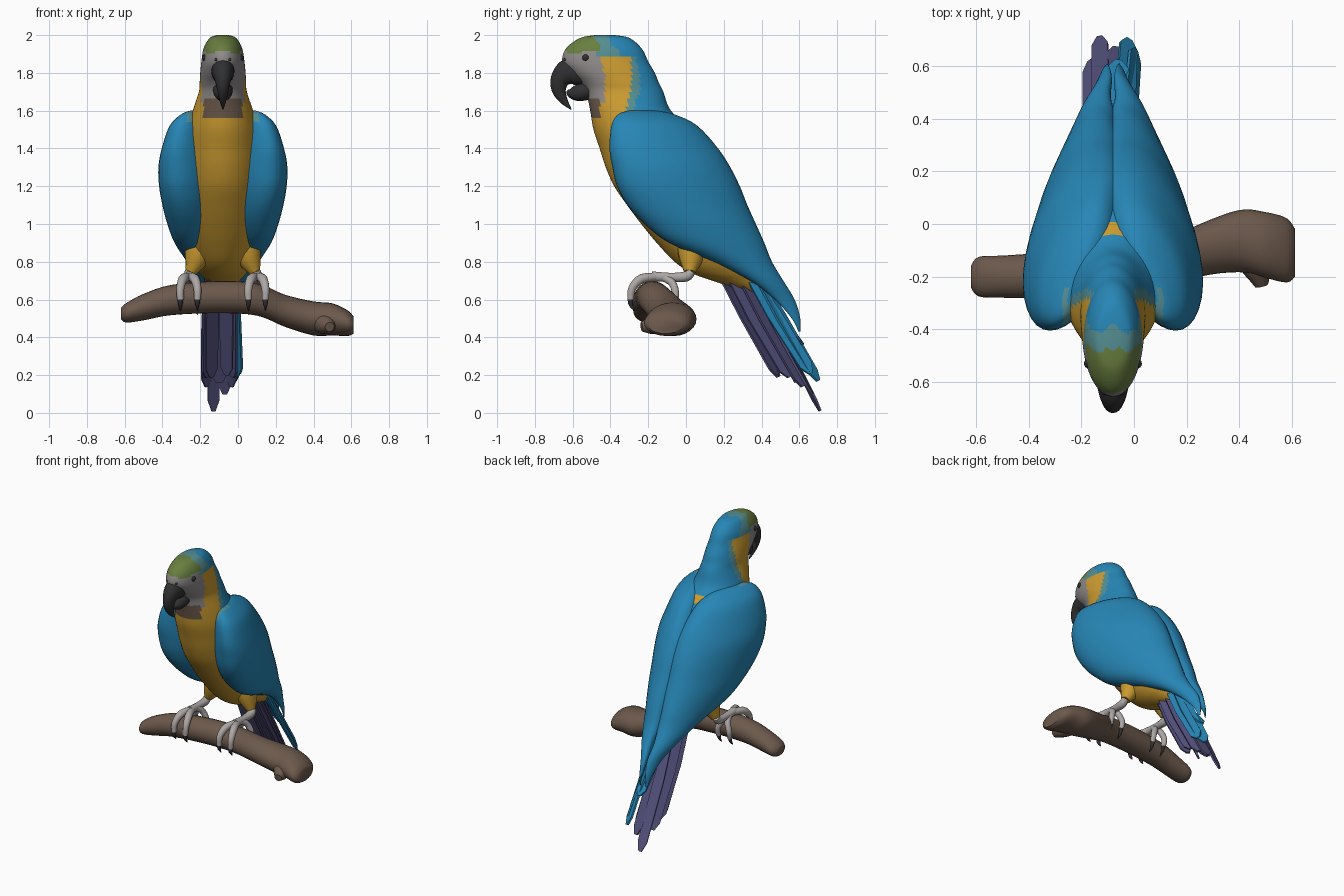
import bpy, bmesh
from math import sin, cos, pi, radians
from mathutils import Vector

cube = bpy.data.objects.get("Cube")
if cube:
    bpy.data.objects.remove(cube, do_unlink=True)

COLOURS = {
    "blue": (.02, .24, .47), "yellow": (.6, .33, .03), "green": (.14, .21, .05),
    "teal": (.09, .27, .29), "face_grey": (.28, .26, .26), "beak_black": (.03, .03, .032),
    "throat_brown": (.15, .1, .07), "purple": (.085, .08, .2),
    "bark": (.15, .1, .072), "leg_grey": (.42, .39, .38),
}
MATS = {}
for key, rgb in COLOURS.items():
    m = bpy.data.materials.new(key)
    m.use_nodes = True
    m.diffuse_color = (*rgb, 1)
    bsdf = m.node_tree.nodes["Principled BSDF"]
    bsdf.inputs["Base Color"].default_value = (*rgb, 1)
    bsdf.inputs["Roughness"].default_value = .7
    MATS[key] = m

CX = -.08  # middle of the bird


def smooth_rows(rows, steps):
    """Catmull-Rom interpolation of parameter rows."""
    out = []
    last = len(rows) - 1
    for i in range(last):
        a, b, c, d = (rows[min(max(i + k, 0), last)] for k in (-1, 0, 1, 2))
        for s in range(steps):
            t = s / steps
            out.append([q + .5 * t * (r - p + t * (2*p - 5*q + 4*r - e + t * (3*(q - r) + e - p)))
                        for p, q, r, e in zip(a, b, c, d)])
    out.append(list(rows[-1]))
    return out


def loft(name, rings, mats, rule=None, smooth=True):
    """Skin a list of rings; rule(centre) gives the colour of a face."""
    bm = bmesh.new()
    vs = [[bm.verts.new(p) for p in ring] for ring in rings]
    n = len(rings[0])
    for r0, r1 in zip(vs, vs[1:]):
        for i in range(n):
            bm.faces.new((r0[i], r0[(i+1) % n], r1[(i+1) % n], r1[i]))
    bm.faces.new(vs[0])
    bm.faces.new(vs[-1])
    bmesh.ops.recalc_face_normals(bm, faces=bm.faces[:])
    for f in bm.faces:
        f.smooth = smooth
        if rule:
            f.material_index = mats.index(rule(f.calc_center_median()))
    me = bpy.data.meshes.new(name)
    bm.to_mesh(me)
    bm.free()
    for key in mats:
        me.materials.append(MATS[key])
    if smooth:
        me.set_sharp_from_angle(angle=radians(50))
    ob = bpy.data.objects.new(name, me)
    bpy.context.collection.objects.link(ob)
    return ob


def circle(n):
    return [(cos(2*pi*i/n), sin(2*pi*i/n)) for i in range(n)]


def tube(name, rows, mat, flat=1, steps=4, n=14):
    """Round tube through (x, y, z, radius) rows; flat scales its x width."""
    pts = smooth_rows(rows, steps)
    rings = []
    for i, (x, y, z, r) in enumerate(pts):
        a, b = pts[max(i-1, 0)], pts[min(i+1, len(pts)-1)]
        axis = (Vector(b[:3]) - Vector(a[:3])).normalized()
        v = axis.cross(Vector((1, 0, 0))).normalized()
        u = v.cross(axis)
        rings.append([Vector((x, y, z)) + max(r, .001) * (u*c*flat + v*s) for c, s in circle(n)])
    return loft(name, rings, [mat])


def ball(name, loc, r, mat):
    bpy.ops.mesh.primitive_uv_sphere_add(segments=16, ring_count=8, radius=r, location=loc)
    ob = bpy.context.object
    ob.name = name
    ob.data.materials.append(MATS[mat])
    bpy.ops.object.shade_smooth()


# Head and body: height, front y, back y, half width
BODY = [(2.0, -.48, -.38, .03), (1.985, -.56, -.3, .07), (1.93, -.635, -.235, .102),
        (1.86, -.655, -.2, .114), (1.8, -.615, -.165, .12), (1.75, -.56, -.145, .123),
        (1.7, -.53, -.12, .127), (1.6, -.507, -.08, .16), (1.5, -.49, .03, .19),
        (1.4, -.457, .12, .205), (1.3, -.425, .18, .21), (1.2, -.38, .23, .21),
        (1.1, -.312, .28, .21), (1.0, -.237, .32, .205), (.9, -.155, .36, .19),
        (.8, -.06, .4, .16), (.74, .03, .41, .125), (.7, .14, .42, .09), (.64, .32, .46, .04)]


def body_colour(c):
    x, y, z = c
    wave = .015 * sin(x * 60)
    if z > 1.905 - .16 * (y + .6) * (y < -.6) + .1 * max(0, y + .6):
        return "green" if y < -.47 + wave else "teal" if y < -.4 + wave else "blue"
    if z > 1.57:
        if z < 1.655 and y < -.455:
            return "throat_brown"
        if z > 1.64 and y < -.43 - max(0, z - 1.8) * .4:
            return "face_grey"
        if z > 1.885:
            return "teal" if y < -.36 else "blue"
        edge = -.3 + wave
        return "yellow" if y < edge else "teal" if y < edge + .04 else "blue"
    return "yellow" if y < .1 + (1.3 - z) * .45 else "blue"


rings = [[(CX + w*s, (f+b)/2 + (b-f)/2*c, z) for c, s in circle(64)]
         for z, f, b, w in smooth_rows(BODY, 5)]
loft("body", rings, ["blue", "yellow", "green", "teal", "face_grey", "throat_brown"], body_colour)

# Folded wings: height, front y, back y, x at front edge, x at back edge, half thickness
WING = [(1.6, -.3, -.16, .17, .12, .015), (1.58, -.36, -.06, .195, .09, .06),
        (1.52, -.395, .06, .22, .07, .115), (1.4, -.405, .17, .24, .055, .15),
        (1.3, -.39, .235, .24, .05, .172), (1.2, -.365, .285, .235, .05, .172),
        (1.1, -.31, .325, .22, .05, .165), (1.0, -.22, .37, .2, .05, .152),
        (.9, -.09, .415, .18, .05, .125), (.8, .14, .455, .13, .045, .095),
        (.7, .34, .515, .1, .04, .055), (.6, .47, .575, .06, .02, .03),
        (.5, .56, .605, .04, .02, .012), (.43, .595, .605, .03, .02, .004)]


def wing_colour(c):
    return "teal" if c.z > 1.54 and c.y < -.24 and abs(c.x - CX) < .19 else "blue"


for side, label in ((1, "left"), (-1, "right")):
    rings = [[(CX + side * (xf + (xb-xf)*(1+c)/2 + w*s), (f+b)/2 + (b-f)/2*c, z)
              for c, s in circle(36)] for z, f, b, xf, xb, w in smooth_rows(WING, 4)]
    loft(label + "_wing", rings, ["blue", "teal"], wing_colour)

    # Eye and nostril
    ball(label + "_eye", (CX + side*.09, -.53, 1.88), .02, "beak_black")
    ball(label + "_nostril", (CX + side*.035, -.64, 1.87), .009, "beak_black")

    # Thigh, shank and gripping toes
    fx = CX + side * .18
    tube(label + "_thigh", [(CX + side*.1, .05, .95, .1), (CX + side*.13, .03, .84, .075),
                            (fx - side*.01, .02, .745, .03)], "yellow")
    tube(label + "_shank", [(fx, .03, .75, .022), (fx, .0, .722, .028), (fx, -.08, .718, .024),
                            (fx, -.18, .722, .028)], "leg_grey")
    for k in (-1, 1):
        tx = fx + k * .045
        tube(label + "_front_toe", [(fx, -.15, .72, .022), (fx + k*.03, -.235, .71, .025),
                                    (tx, -.285, .66, .021), (tx, -.293, .6, .018)], "leg_grey")
        tube(label + "_front_claw", [(tx, -.293, .61, .016), (tx, -.293, .575, .012),
                                     (tx, -.272, .54, .002)], "beak_black")
        tube(label + "_back_toe", [(fx, -.13, .72, .02), (fx + k*.02, -.075, .69, .021),
                                   (tx, -.055, .63, .019), (tx, -.065, .58, .016)], "leg_grey")
        tube(label + "_back_claw", [(tx, -.065, .59, .015), (tx, -.075, .55, .01),
                                    (tx, -.1, .52, .002)], "beak_black")

# Hooked beak
tube("upper_beak", [(CX, -.55, 1.81, .075), (CX, -.62, 1.805, .072), (CX, -.665, 1.765, .053),
                    (CX, -.673, 1.71, .038), (CX, -.648, 1.655, .022), (CX, -.608, 1.607, .003)],
     "beak_black", flat=.82, n=20)
tube("lower_beak", [(CX, -.51, 1.71, .05), (CX, -.57, 1.695, .045), (CX, -.61, 1.695, .028),
                    (CX, -.63, 1.705, .006)], "beak_black", flat=1.05, n=20)


# Tail feathers: flat tapered plates
def feather(name, root, tip, width, roll, mat):
    root, tip = Vector(root), Vector(tip)
    axis = (tip - root).normalized()
    n = axis.cross(Vector((1, 0, 0))).normalized()
    u = n.cross(axis)
    a = radians(roll)
    u, n = u*cos(a) + n*sin(a), n*cos(a) - u*sin(a)
    rings = []
    for t, w in ((0, .3), (.4, .5), (.92, .45), (1, .15)):
        p = root.lerp(tip, t)
        rings.append([p + u*width*w*i + n*.006*j for i, j in ((-1, -1), (1, -1), (1, 1), (-1, 1))])
    loft(name, rings, [mat], smooth=False)


for dx, y, z, width, roll in ((-.05, .71, .01, .07, -15), (.01, .67, .1, .08, 10),
                              (-.085, .62, .14, .08, -40), (.045, .62, .14, .08, 40),
                              (-.085, .55, .19, .09, -55), (.05, .55, .19, .09, 55),
                              (-.06, .49, .19, .08, -35), (.02, .48, .2, .08, 30),
                              (-.02, .58, .16, .1, 0)):
    feather("tail_feather", (CX + dx*.9, y - .33 + (.6 - y)*.3, .73), (CX + dx, y, z),
            width, roll, "purple")
for dx, y, z, roll in ((.06, .7, .17, 35), (.085, .66, .21, 60), (.02, .62, .36, 10)):
    feather("blue_tail_feather", (CX + dx*.7, y - .33, .74), (CX + dx, y, z), .085, roll, "blue")

# Branch perch: x, y, z, depth radius, height radius
BRANCH = [(-.62, -.2, .525, .04, .03), (-.59, -.2, .53, .075, .052), (-.5, -.2, .56, .08, .07),
          (-.35, -.195, .598, .085, .08), (-.1, -.18, .613, .088, .085), (.1, -.16, .6, .09, .085),
          (.25, -.1, .54, .1, .085), (.4, -.065, .5, .118, .09), (.5, -.08, .495, .125, .085),
          (.58, -.1, .475, .122, .068), (.612, -.11, .465, .09, .045)]
rings = [[(x, y + ry*c, z + rz*s) for c, s in circle(24)]
         for x, y, z, ry, rz in smooth_rows(BRANCH, 4)]
loft("branch", rings, ["bark"])
tube("branch_knot", [(.44, -.12, .48, .06), (.47, -.18, .465, .05), (.485, -.235, .455, .025)], "bark")
